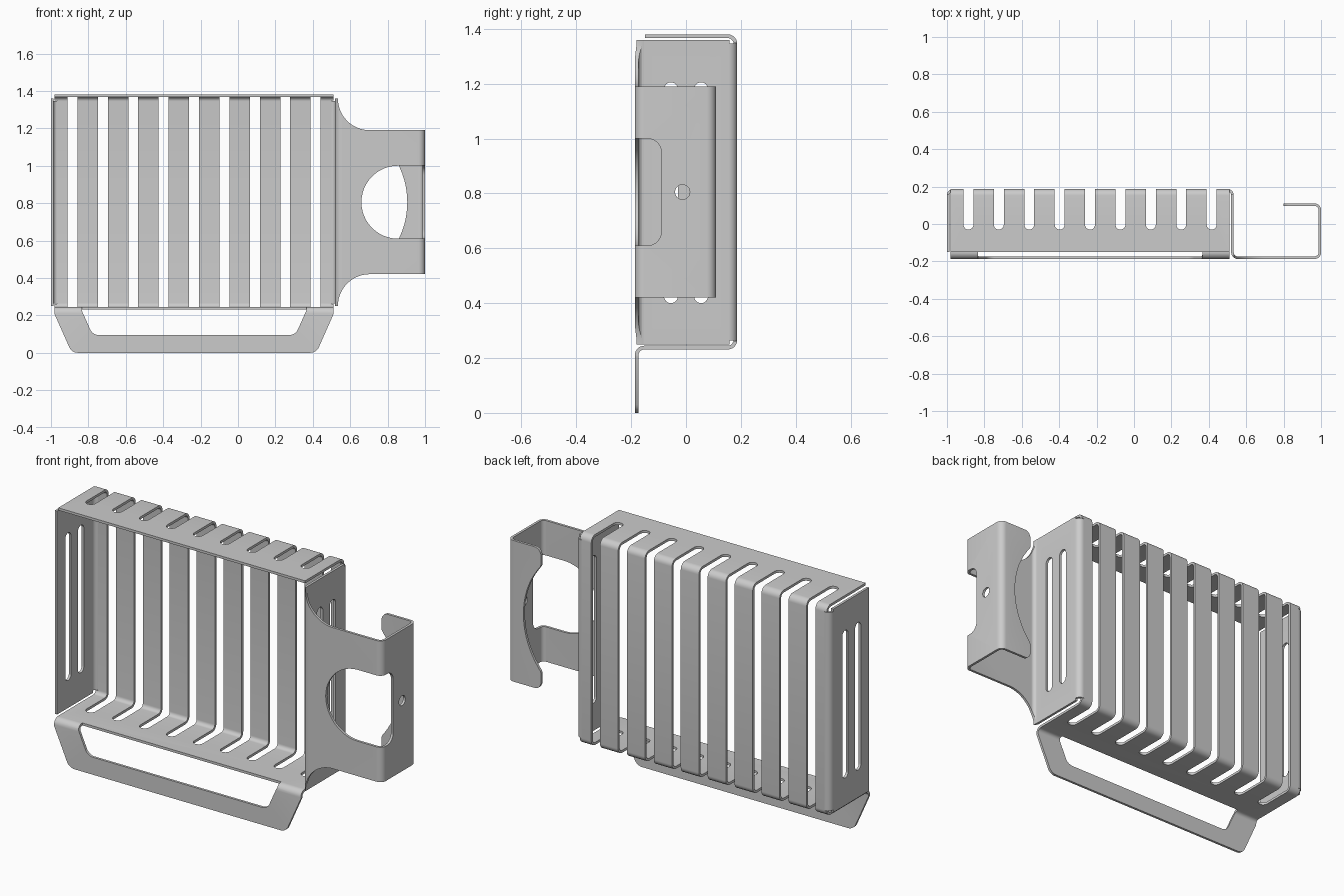
import bpy, bmesh, math
from mathutils import Vector

if "Cube" in bpy.data.objects:
    bpy.data.objects.remove(bpy.data.objects["Cube"])

T = 0.0135   # sheet thickness
R = 0.028    # bend radius at the middle of the sheet


def fillet(pts, closed=True, n=7):
    """Round the corners given as (a, b, radius)."""
    out = []
    for i, p in enumerate(pts):
        P = Vector(p[:2])
        r = p[2] if len(p) > 2 else 0
        if r == 0 or (not closed and i in (0, len(pts) - 1)):
            out.append(P)
            continue
        u = (Vector(pts[i - 1][:2]) - P).normalized()
        v = (Vector(pts[(i + 1) % len(pts)][:2]) - P).normalized()
        half = u.angle(v) / 2
        c = P + (u + v).normalized() * (r / math.sin(half))
        s = P + u * (r / math.tan(half)) - c
        e = P + v * (r / math.tan(half)) - c
        turn = s.angle_signed(e)
        a0 = math.atan2(s.y, s.x)
        for k in range(n + 1):
            a = a0 - turn * k / n
            out.append(c + r * Vector((math.cos(a), math.sin(a))))
    return out


def arc(cx, cy, r, a0, a1, n=24):
    return [(cx + r * math.cos(math.radians(a0 + (a1 - a0) * k / n)),
             cy + r * math.sin(math.radians(a0 + (a1 - a0) * k / n))) for k in range(n + 1)]


def slot(cx, y0, y1, w):
    """Upright slot with round ends."""
    h = w / 2
    return arc(cx, y1 - h, h, 0, 180, 12) + arc(cx, y0 + h, h, 180, 360, 12)


def rect(a0, a1, b0, b1):
    return [(a0, b0), (a1, b0), (a1, b1), (a0, b1)]


def prisms(name, items):
    """Object made from (outline, axis, low, high) extrusions."""
    place = {'x': lambda a, b, c: (c, a, b),
             'y': lambda a, b, c: (a, c, b),
             'z': lambda a, b, c: (a, b, c)}
    bm = bmesh.new()
    for outline, axis, lo, hi in items:
        f = place[axis]
        low = [bm.verts.new(f(p[0], p[1], lo)) for p in outline]
        top = [bm.verts.new(f(p[0], p[1], hi)) for p in outline]
        bm.faces.new(low[::-1])
        bm.faces.new(top)
        for i in range(len(low)):
            j = (i + 1) % len(low)
            bm.faces.new((low[i], low[j], top[j], top[i]))
    bmesh.ops.recalc_face_normals(bm, faces=bm.faces)
    me = bpy.data.meshes.new(name)
    bm.to_mesh(me)
    bm.free()
    ob = bpy.data.objects.new(name, me)
    bpy.context.collection.objects.link(ob)
    return ob


def sheet(name, path, axis, lo, hi):
    """Bent sheet: path thickened to both sides, then extruded."""
    pts = fillet(path, closed=False)
    left, right = [], []
    for i, p in enumerate(pts):
        d1 = (p - pts[i - 1]).normalized() if i else (pts[1] - p).normalized()
        d2 = (pts[i + 1] - p).normalized() if i < len(pts) - 1 else d1
        d = (d1 + d2).normalized()
        off = Vector((-d.y, d.x)) * (T / 2 / d.dot(d1))
        left.append(p + off)
        right.append(p - off)
    return prisms(name, [(left + right[::-1], axis, lo, hi)])


def boolean(ob, items, op='DIFFERENCE'):
    cut = prisms("cutter", items)
    cut.hide_render = True
    m = ob.modifiers.new("cut", 'BOOLEAN')
    m.operation, m.solver, m.object = op, 'EXACT', cut
    bpy.context.view_layer.objects.active = ob
    bpy.ops.object.modifier_apply(modifier=m.name)
    bpy.data.objects.remove(cut)


# slatted back with top, bottom and front handle, one bent sheet
wrap = sheet("slatted_back_and_handle",
             [(-0.15, 1.373), (0.18, 1.373, R), (0.18, 0.238, R), (-0.18, 0.238, R), (-0.18, -0.05)],
             'x', -0.98, 0.51)
# tapered handle outline
boolean(wrap, [(fillet([(-1.1, 1.5), (-1.1, 0.205), (-0.98, 0.205), (-0.889, 0, 0.05),
                        (0.419, 0, 0.05), (0.51, 0.205), (0.63, 0.205), (0.63, 1.5)]),
                'y', -0.4, 0.4)], 'INTERSECT')
# handle opening
boolean(wrap, [(fillet([(-0.835, 0.3), (-0.835, 0.225), (-0.777, 0.095, 0.05),
                        (0.307, 0.095, 0.05), (0.365, 0.225), (0.365, 0.3)]),
                'y', -0.3, -0.15)])
# slots running through top, back and bottom
boolean(wrap, [(slot(-0.885 + 0.1625 * i, -0.03, 0.4, 0.053), 'z', 0.15, 1.5) for i in range(9)])
# corner reliefs
boolean(wrap, [(rect(-1.1, -0.967, 0.262, 1.348), 'y', 0.1, 0.3),
               (rect(0.499, 0.6, 0.262, 1.348), 'y', 0.1, 0.3)])

# left side wall
left_wall = sheet("left_wall", [(-0.967, 0.18), (-0.9935, 0.18, 0.026), (-0.9935, -0.15)],
                  'z', 0.25, 1.36)
# right side wall with the hooked bracket
right_wall = sheet("right_wall_and_bracket",
                   [(0.499, 0.18), (0.5265, 0.18, 0.026), (0.5265, -0.18, R), (0.9935, -0.18, R),
                    (0.9935, 0.103, R), (0.80, 0.103)], 'z', 0.25, 1.36)

# flared root of the bracket
flare = ([(0.4, 0.2), (0.534, 0.2)] + arc(0.704, 0.25, 0.17, 180, 90) + [(1.2, 0.42)]
         + [(1.2, 1.19)] + arc(0.704, 1.36, 0.17, 270, 180) + [(0.534, 1.4), (0.4, 1.4)])
boolean(right_wall, [(flare, 'y', -0.4, 0.4)], 'INTERSECT')
# round front opening that wraps into the outer face
boolean(right_wall, [([(1.1, 1.0)] + arc(0.855, 0.805, 0.195, 90, 270) + [(1.1, 0.61)],
                      'y', -0.3, -0.15)])
boolean(right_wall, [(fillet([(-0.3, 0.61), (-0.09, 0.61, 0.05), (-0.09, 1.0, 0.05), (-0.3, 1.0)]),
                      'x', 0.94, 1.1)])
# screw hole in the outer face
boolean(right_wall, [(arc(-0.013, 0.805, 0.027, 0, 345, 23), 'x', 0.94, 1.1)])
# curved edge of the rear hook
hook = fillet([(0.7, 0.35), (0.9, 0.35), (0.9, 0.419), (0.799, 0.419, 0.04), (0.799, 0.515, 0.03)]
              + arc(0.46, 0.805, 0.445, -40, 40, 20)[1:-1]
              + [(0.799, 1.095, 0.03), (0.799, 1.191, 0.04), (0.9, 1.191), (0.9, 1.26), (0.7, 1.26)])
boolean(right_wall, [(hook, 'y', 0.085, 0.12)])

# paired wall slots and bend reliefs
for wall, x0, x1 in ((left_wall, -1.1, -0.9), (right_wall, 0.4, 0.6)):
    boolean(wall, [(slot(y, 0.40, 1.205, 0.05), 'x', x0, x1) for y in (-0.055, 0.055)])
    boolean(wall, [(rect(0.158, 0.3, 1.346, 1.5), 'x', x0, x1),
                   (rect(0.158, 0.3, 0.1, 0.264), 'x', x0, x1)])

# smooth bends, sharp sheet edges
for ob in (wrap, left_wall, right_wall):
    bpy.ops.object.select_all(action='DESELECT')
    ob.select_set(True)
    bpy.context.view_layer.objects.active = ob
    bpy.ops.object.shade_smooth_by_angle(angle=math.radians(30))
